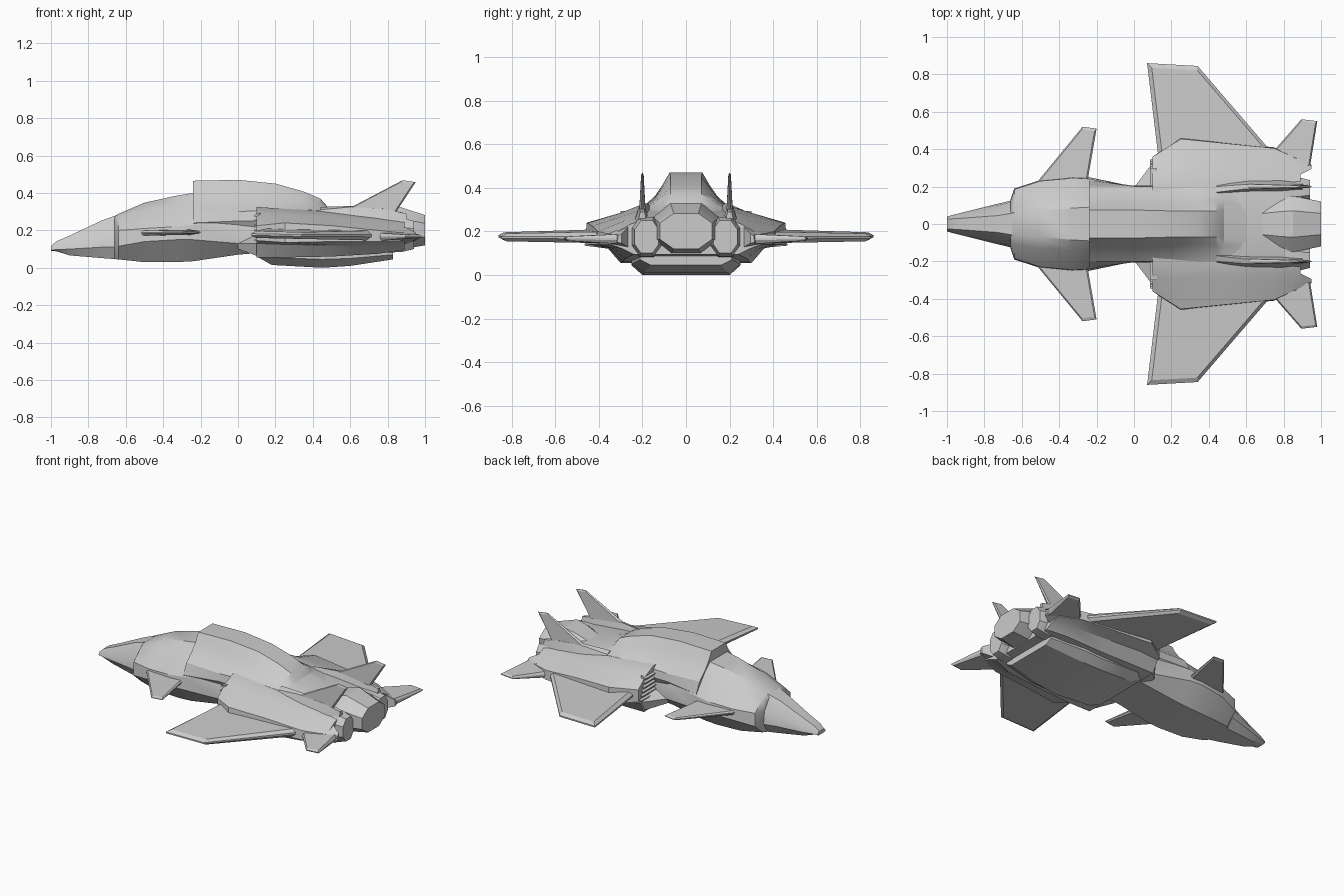
import bpy, bmesh, math
from mathutils import Vector


def finish(name, bm, mirror=False, angle=28):
    bmesh.ops.remove_doubles(bm, verts=bm.verts, dist=0.0005)
    bmesh.ops.recalc_face_normals(bm, faces=bm.faces)
    me = bpy.data.meshes.new(name)
    bm.to_mesh(me)
    bm.free()
    ob = bpy.data.objects.new(name, me)
    bpy.context.collection.objects.link(ob)
    if mirror:
        m = ob.modifiers.new("mirror", 'MIRROR')
        m.use_axis = (False, True, False)
    bpy.ops.object.select_all(action='DESELECT')
    ob.select_set(True)
    bpy.context.view_layer.objects.active = ob
    bpy.ops.object.shade_smooth_by_angle(angle=math.radians(angle))
    return ob


def loft(name, sections, symmetric=True):
    """Skin sections (x, y, z, y, z, ...); half profiles are reflected across y = 0."""
    bm = bmesh.new()
    rings = []
    for s in sections:
        pts = [(s[0], s[i], s[i + 1]) for i in range(1, len(s), 2)]
        if symmetric:
            pts += [(x, -y, z) for x, y, z in reversed(pts)]
        rings.append([bm.verts.new(p) for p in pts])
    n = len(rings[0])
    for a, b in zip(rings, rings[1:]):
        for i in range(n):
            bm.faces.new((a[i], a[(i + 1) % n], b[(i + 1) % n], b[i]))
    bm.faces.new(rings[0])
    bm.faces.new(rings[-1])
    return finish(name, bm, not symmetric)


def fin(name, outline, normal, root_t, tip_t):
    """Bevel-edged blade; outline is root front, tip front, tip back, root back."""
    bm = bmesh.new()
    pts = [Vector(p) for p in outline]
    mid = sum(pts, Vector()) / 4
    t = [root_t, tip_t, tip_t, root_t]
    n = Vector(normal)
    edge = [[bm.verts.new(p + n * k * h * 0.25) for p, h in zip(pts, t)] for k in (-1, 1)]
    face = [[bm.verts.new(p.lerp(mid, 0.1) + n * k * h) for p, h in zip(pts, t)] for k in (-1, 1)]
    rings = [face[0], edge[0], edge[1], face[1]]
    for a, b in zip(rings, rings[1:]):
        for i in range(4):
            j = (i + 1) % 4
            bm.faces.new((a[i], a[j], b[j], b[i]))
    bm.faces.new(face[0])
    bm.faces.new(face[1])
    return finish(name, bm, True, 15)


def octagon(x, cy, hw, z0, z1, c=0.35):
    """Chamfered rectangle section for the exhausts."""
    h, cz = (z1 - z0) / 2, (z0 + z1) / 2
    out = [x]
    for sy, sz in ((1, -c), (1, c), (c, 1), (-c, 1), (-1, c), (-1, -c), (-c, -1), (c, -1)):
        k = 1 + 0.35 * (abs(sy) < 1)
        out += [cy + sy * hw * (k if abs(sy) < 1 else 1), cz + sz * h * (1.3 if abs(sz) < 1 else 1)]
    return out


# pointed nose
loft("nose", [
    (-1.0, .03, .09, .04, .095, .038, .105, .025, .115),
    (-.97, .03, .088, .048, .097, .045, .112, .028, .142),
    (-.90, .04, .066, .066, .10, .06, .125, .032, .172),
    (-.73, .075, .052, .108, .11, .10, .17, .045, .252),
    (-.64, .09, .045, .13, .11, .12, .20, .06, .285)])

# forward fuselage with cheeks
loft("forward_fuselage", [
    (-.66, .09, .046, .13, .11, .125, .19, .09, .25, .05, .275),
    (-.64, .11, .045, .19, .115, .185, .20, .11, .27, .055, .288),
    (-.50, .14, .03, .235, .14, .23, .21, .13, .315, .07, .348),
    (-.33, .15, .03, .255, .15, .245, .22, .14, .34, .085, .385),
    (-.24, .15, .035, .25, .15, .24, .23, .145, .35, .09, .40),
    (0, .14, .07, .20, .13, .195, .25, .14, .35, .08, .42),
    (.12, .14, .08, .19, .12, .19, .25, .14, .35, .08, .40)])

# raised spine
loft("spine", [
    (-.24, .16, .15, .235, .24, .20, .31, .145, .36, .105, .41, .075, .465),
    (0, .16, .15, .205, .25, .20, .30, .15, .35, .11, .41, .075, .47),
    (.20, .16, .15, .21, .25, .20, .31, .15, .345, .11, .40, .07, .45),
    (.35, .16, .15, .21, .25, .20, .31, .15, .335, .11, .37, .07, .408),
    (.44, .16, .15, .21, .25, .20, .305, .15, .325, .12, .345, .07, .37),
    (.48, .16, .15, .20, .25, .19, .30, .14, .31, .12, .315, .07, .325),
    (.65, .16, .15, .20, .23, .18, .27, .14, .275, .10, .275, .07, .275)])

# broad rear hull
loft("rear_hull", [
    (.10, .30, .055, .34, .13, .36, .145, .36, .225, .28, .29, .20, .325),
    (.25, .30, .055, .36, .125, .465, .135, .455, .24, .30, .285, .20, .315),
    (.50, .29, .06, .35, .12, .435, .14, .43, .225, .29, .27, .20, .30),
    (.75, .28, .075, .33, .12, .41, .14, .405, .20, .28, .25, .19, .275),
    (.89, .24, .095, .29, .12, .345, .14, .34, .185, .25, .235, .18, .26)])

# outer tail pieces beside the side exhausts
loft("tail_wedge", [
    (.86, .25, .12, .36, .14, .355, .19, .25, .235),
    (.95, .295, .145, .315, .15, .31, .18, .295, .19)], False)

# belly pod
loft("belly_pod", [
    (.11, .19, .055, .22, .07, .22, .10),
    (.18, .19, .015, .25, .055, .25, .10),
    (.45, .20, .0, .25, .045, .25, .10),
    (.60, .19, .01, .25, .05, .25, .10),
    (.83, .16, .045, .21, .07, .21, .12)])

# sloped panel in front of each intake
loft("intake_ramp", [
    (0, .14, .10, .19, .10, .195, .13, .14, .13),
    (.11, .14, .06, .30, .06, .34, .13, .14, .20)], False)

# intake slats
for i in range(6):
    z = .145 + i * .026
    loft(f"intake_slat_{i + 1}", [
        (.085, .19, z, .345 - i * .009, z, .345 - i * .009, z + .006, .19, z + .006),
        (.12, .19, z, .345 - i * .009, z, .345 - i * .009, z + .018, .19, z + .018)], False)

# exhausts
loft("main_exhaust", [
    octagon(.60, 0, .10, .12, .25), octagon(.78, 0, .14, .10, .315),
    octagon(.85, 0, .15, .095, .33), octagon(1.0, 0, .12, .12, .282)], False).modifiers.clear()
loft("side_exhaust", [
    octagon(.78, .18, .07, .08, .27), octagon(.88, .18, .07, .085, .265),
    octagon(.94, .18, .055, .10, .25)], False)

# fairings under the tail fins
loft("fin_fairing", [
    (.44, .15, .27, .22, .27, .20, .31, .17, .325),
    (.60, .165, .26, .235, .26, .212, .325, .188, .33),
    (.78, .17, .25, .235, .25, .215, .315, .19, .318),
    (.90, .18, .24, .22, .24, .21, .29, .19, .29)], False)

# wings, canards and tail surfaces
fin("main_wing", [(.13, .36, .185), (.07, .86, .178), (.34, .845, .172), (.74, .38, .172)],
    (0, 0, 1), .026, .018)
fin("canard", [(-.53, .21, .185), (-.275, .52, .188), (-.20, .51, .19), (-.25, .22, .19)],
    (0, 0, 1), .014, .008)
fin("tail_plane", [(.72, .36, .165), (.895, .56, .167), (.98, .55, .167), (.94, .30, .165)],
    (0, 0, 1), .022, .01)
fin("tail_fin", [(.56, .20, .30), (.88, .20, .468), (.95, .20, .458), (.84, .20, .29)],
    (0, 1, 0), .014, .006)
